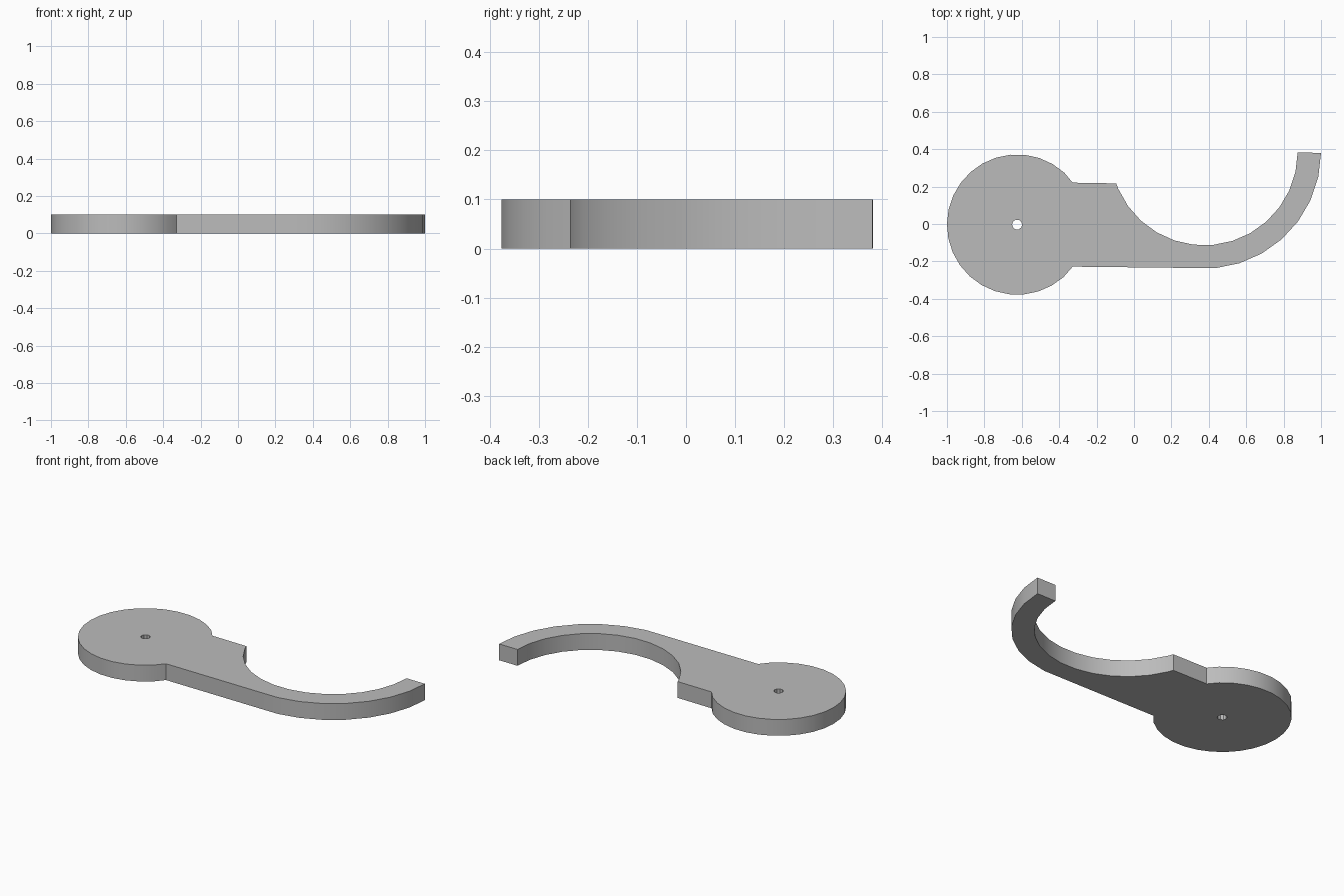
import bpy, bmesh
from math import sin, cos, radians

cube = bpy.data.objects.get("Cube")
if cube:
    bpy.data.objects.remove(cube)

THICKNESS = 0.1
TILT = -0.5                 # whole plate is turned very slightly
DISC = (-0.625, -0.003)
HOOK = (0.375, 0.386)


def arc(centre, radius, start, end, step):
    """Points on a circle at regular angles in degrees, both ends included."""
    return [(centre[0] + radius * cos(radians(a + TILT)),
             centre[1] + radius * sin(radians(a + TILT)))
            for a in range(start, end + (1 if step > 0 else -1), step)]


# Outline: disc, straight lower edge, outer hook, tip, inner hook, upper ledge
outline = [(-0.328, 0.221)]
outline += arc(DISC, 0.375, 48, 312, 12)
outline += [(-0.328, -0.228)]
outline += arc(HOOK, 0.625, 264, 360, 12)
outline += arc(HOOK, 0.5, 360, 204, -12)
outline += [(-0.095, 0.217)]

# Pivot hole through the disc
pivot_hole = arc(DISC, 0.027, 0, 324, 36)

bm = bmesh.new()
edges = []
for loop in (outline, pivot_hole):
    verts = [bm.verts.new((x, y, 0)) for x, y in loop]
    edges += [bm.edges.new((verts[i - 1], verts[i])) for i in range(len(verts))]
bmesh.ops.triangle_fill(bm, edges=edges, use_beauty=True, normal=(0, 0, 1))

# Raise the plate to its thickness
raised = bmesh.ops.extrude_face_region(bm, geom=bm.faces[:], use_keep_orig=True)
top = [g for g in raised["geom"] if isinstance(g, bmesh.types.BMVert)]
bmesh.ops.translate(bm, verts=top, vec=(0, 0, THICKNESS))
bmesh.ops.recalc_face_normals(bm, faces=bm.faces[:])

mesh = bpy.data.meshes.new("hook_lever")
bm.to_mesh(mesh)
bm.free()
lever = bpy.data.objects.new("hook_lever", mesh)
bpy.context.collection.objects.link(lever)

# Plain grey material
grey = bpy.data.materials.new("plain grey")
grey.use_nodes = True
colour = (0.5, 0.5, 0.5, 1)
grey.diffuse_color = colour
grey.node_tree.nodes["Principled BSDF"].inputs["Base Color"].default_value = colour
mesh.materials.append(grey)

# Smooth curved walls, crisp corners
bpy.ops.object.select_all(action='DESELECT')
lever.select_set(True)
bpy.context.view_layer.objects.active = lever
bpy.ops.object.shade_smooth_by_angle(angle=radians(25))
